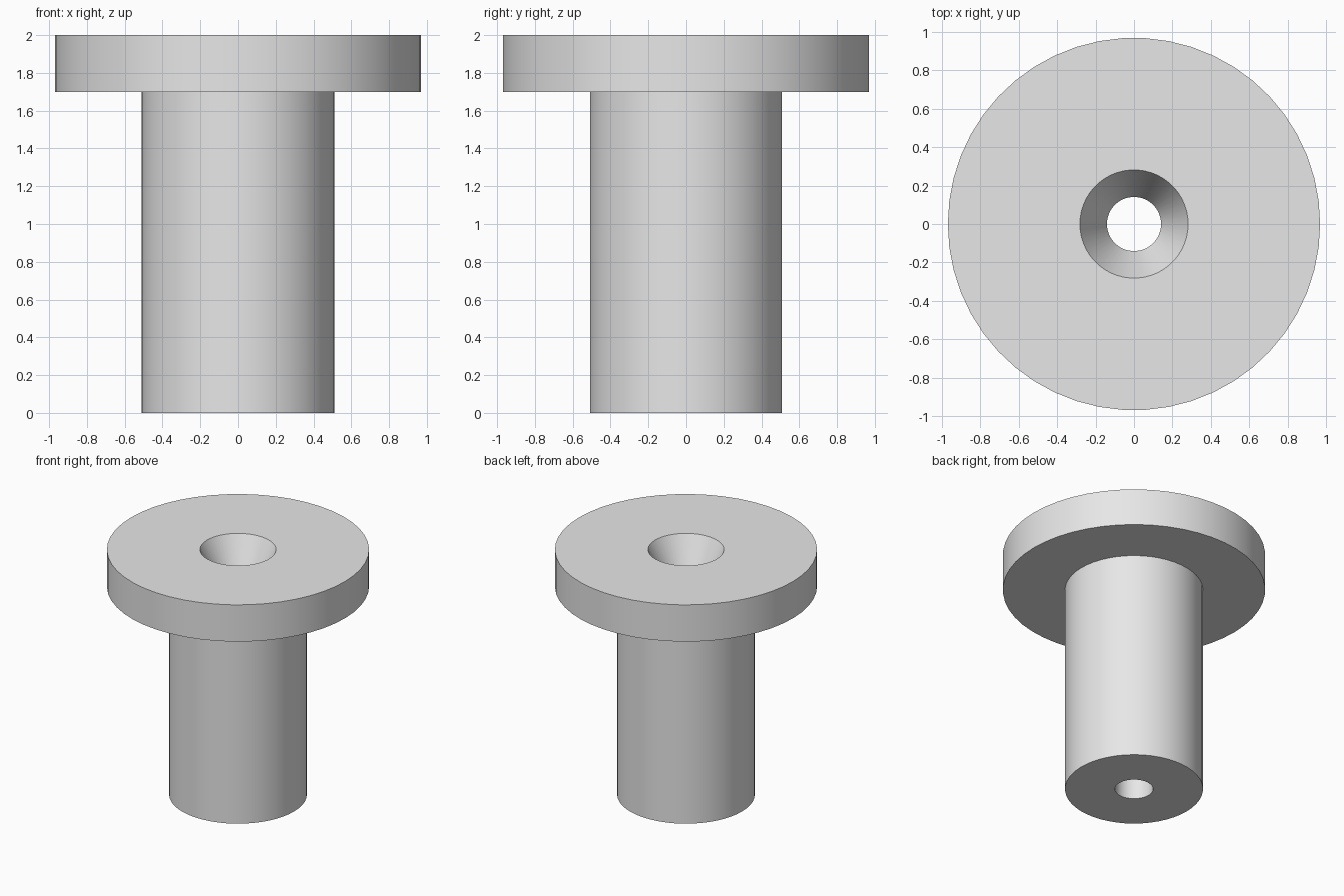
import bpy, bmesh, math

if "Cube" in bpy.data.objects:
    bpy.data.objects.remove(bpy.data.objects["Cube"])

SIDES = 50

# One plain grey
grey = bpy.data.materials.new("light_grey")
grey.diffuse_color = (0.8, 0.8, 0.8, 1)
grey.use_nodes = True
grey.node_tree.nodes["Principled BSDF"].inputs["Base Color"].default_value = grey.diffuse_color

# Closed cross-section (radius, height): shaft, flange, countersink, bore
profile = [(0.51, 0.0), (0.51, 1.70), (0.97, 1.70), (0.97, 2.0),
           (0.282, 2.0), (0.141, 1.72), (0.141, 0.0)]

# Revolve the section around z
bm = bmesh.new()
rings = []
for i in range(SIDES):
    a = 2 * math.pi * i / SIDES
    rings.append([bm.verts.new((r * math.cos(a), r * math.sin(a), z)) for r, z in profile])
for i, ring in enumerate(rings):
    nxt = rings[(i + 1) % SIDES]
    for j in range(len(profile)):
        k = (j + 1) % len(profile)
        bm.faces.new((ring[j], nxt[j], nxt[k], ring[k]))
bmesh.ops.recalc_face_normals(bm, faces=bm.faces)

mesh = bpy.data.meshes.new("flanged_bushing")
bm.to_mesh(mesh)
bm.free()
mesh.materials.append(grey)
bushing = bpy.data.objects.new("flanged_bushing", mesh)
bpy.context.collection.objects.link(bushing)

# Round sides smooth, rims sharp
bpy.context.view_layer.objects.active = bushing
bushing.select_set(True)
bpy.ops.object.shade_smooth_by_angle(angle=math.radians(20))
